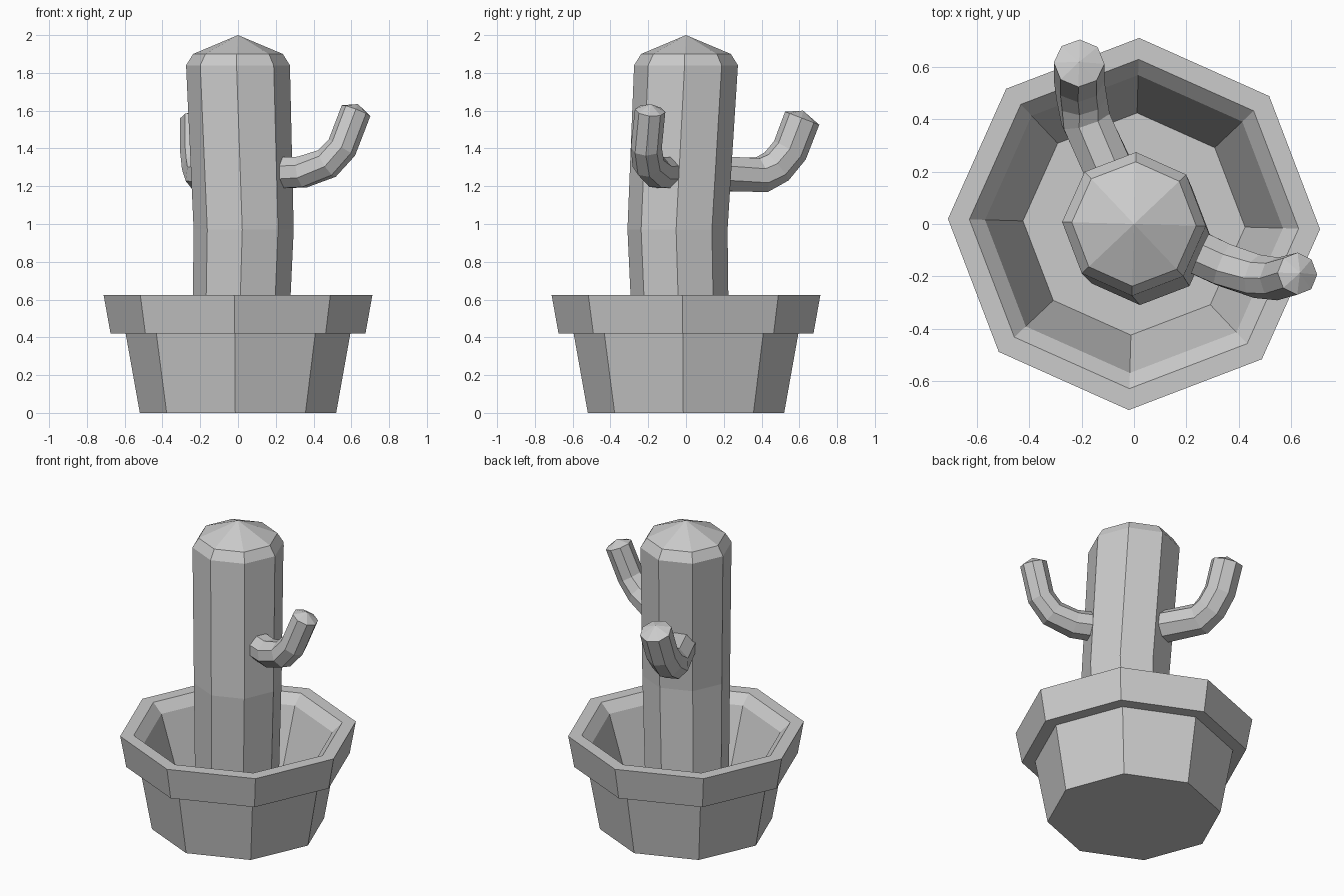
import bpy, bmesh, math
from mathutils import Vector

if "Cube" in bpy.data.objects:
    bpy.data.objects.remove(bpy.data.objects["Cube"], do_unlink=True)

SIDES = 8
TWIST = math.radians(-1.6)

grey = bpy.data.materials.new("plain_grey")
grey.use_nodes = True
GREY = (0.6, 0.6, 0.6, 1)
grey.diffuse_color = GREY
grey.node_tree.nodes["Principled BSDF"].inputs["Base Color"].default_value = GREY


def tube(name, stations, follow=False, apex=None):
    """Skin eight-sided rings (x, y, z, radius); rings turn with the path if follow is set."""
    up = Vector((0, 0, 1))
    centres = [Vector(s[:3]) for s in stations]
    bm = bmesh.new()
    rings = []
    for i, (c, s) in enumerate(zip(centres, stations)):
        tangent = up
        if follow:
            into = (c - centres[max(i - 1, 0)]).normalized()
            out = (centres[min(i + 1, len(centres) - 1)] - c).normalized()
            tangent = (into + out).normalized()
        turn = up.rotation_difference(tangent)
        ring = []
        for k in range(SIDES):
            a = TWIST + math.tau * k / SIDES
            ring.append(bm.verts.new(c + turn @ Vector((math.cos(a), math.sin(a), 0)) * s[3]))
        rings.append(ring)
    for low, high in zip(rings, rings[1:]):
        for k in range(SIDES):
            n = (k + 1) % SIDES
            bm.faces.new((low[k], low[n], high[n], high[k]))
    # Close both ends, the last one as a point where asked
    bm.faces.new(rings[0][::-1])
    if apex:
        tip = bm.verts.new(apex)
        for k in range(SIDES):
            bm.faces.new((rings[-1][k], rings[-1][(k + 1) % SIDES], tip))
    else:
        bm.faces.new(rings[-1])
    bmesh.ops.recalc_face_normals(bm, faces=bm.faces)
    mesh = bpy.data.meshes.new(name)
    bm.to_mesh(mesh)
    bm.free()
    mesh.materials.append(grey)
    obj = bpy.data.objects.new(name, mesh)
    bpy.context.collection.objects.link(obj)
    return obj


# Pot: outer wall, overhanging rim, bevelled lip, inner wall and floor
pot_profile = [(0.52, 0), (0.595, 0.42), (0.675, 0.42), (0.712, 0.625),
               (0.63, 0.625), (0.57, 0.565), (0.425, 0.12)]
tube("pot", [(0, 0, z, r) for r, z in pot_profile])

# Trunk: slightly bent column with a pointed cap
tube("cactus_trunk", [(0.005, -0.02, 0.12, 0.25), (0.03, -0.045, 0.97, 0.265),
                      (0, 0, 1.84, 0.275), (0, 0, 1.9, 0.238)], apex=(0, 0, 2))

# Arms: bent upward, rooted inside the trunk
tube("left_arm", [(0.16, -0.07, 1.27, 0.09), (0.34, -0.155, 1.275, 0.088),
                  (0.47, -0.2, 1.32, 0.085), (0.55, -0.21, 1.405, 0.082),
                  (0.625, -0.19, 1.6, 0.081)], follow=True, apex=(0.635, -0.187, 1.635))
tube("back_arm", [(-0.07, 0.15, 1.265, 0.1), (-0.185, 0.4, 1.26, 0.1),
                  (-0.2, 0.48, 1.305, 0.098), (-0.21, 0.55, 1.39, 0.097),
                  (-0.21, 0.615, 1.56, 0.097)], follow=True, apex=(-0.21, 0.62, 1.6))
